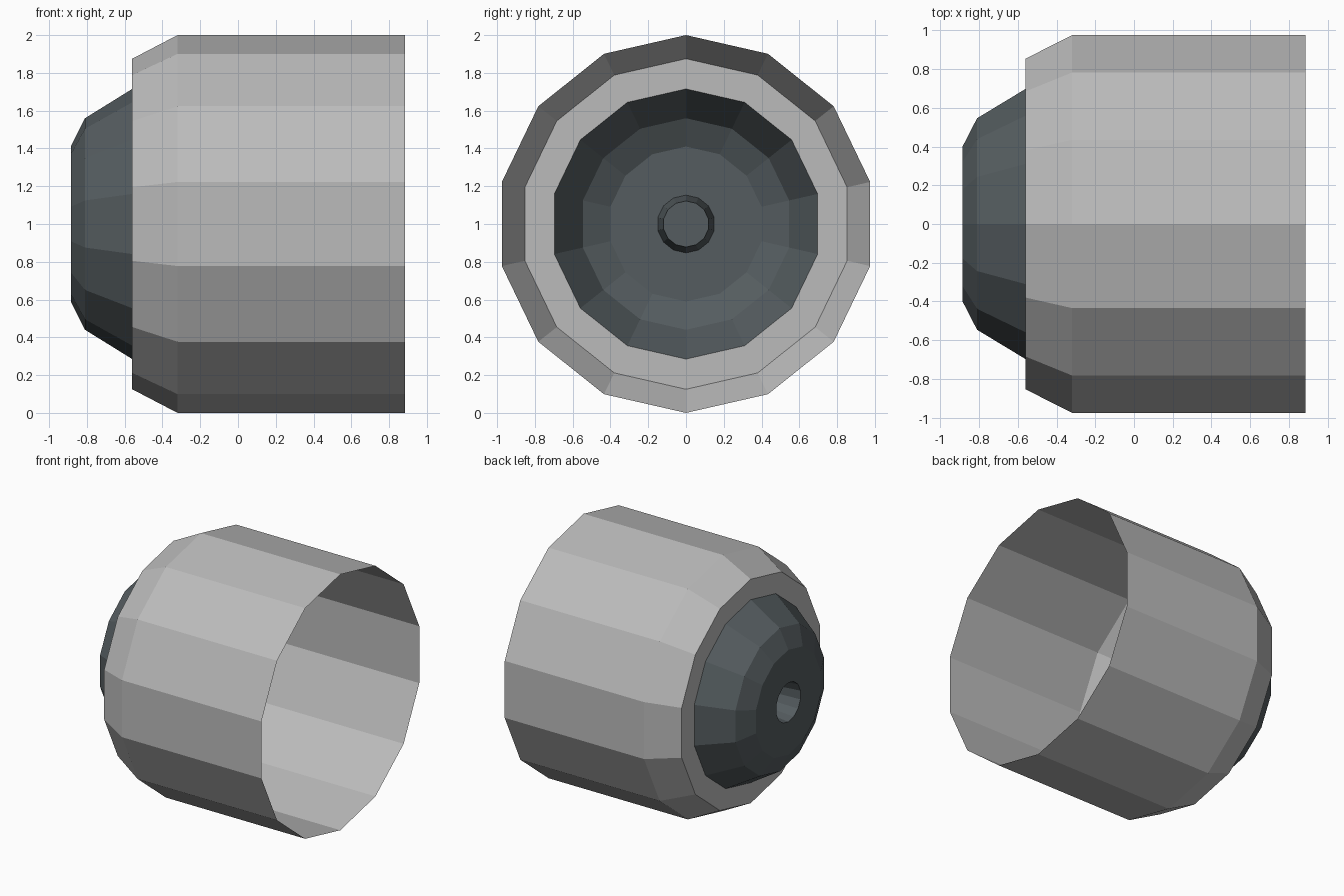
import bpy, bmesh, math

cube = bpy.data.objects.get("Cube")
if cube:
    bpy.data.objects.remove(cube, do_unlink=True)

SIDES = 14


def material(name, colour):
    mat = bpy.data.materials.new(name)
    mat.use_nodes = True
    mat.diffuse_color = colour
    mat.node_tree.nodes["Principled BSDF"].inputs["Base Color"].default_value = colour
    return mat


def turned_part(name, profile, mat, cap_end=False):
    """Spin (x, radius) points about the x axis, with a corner at the top."""
    bm = bmesh.new()
    rings = []
    for x, r in profile:
        angles = [math.tau * i / SIDES for i in range(SIDES)]
        rings.append([bm.verts.new((x, r * math.sin(a), 1 + r * math.cos(a)))
                      for a in angles])
    for a, b in zip(rings, rings[1:]):
        for i in range(SIDES):
            j = (i + 1) % SIDES
            bm.faces.new((a[i], a[j], b[j], b[i]))
    if cap_end:
        bm.faces.new(rings[-1])
    mesh = bpy.data.meshes.new(name)
    bm.normal_update()
    bm.to_mesh(mesh)
    bm.free()
    mesh.materials.append(mat)
    obj = bpy.data.objects.new(name, mesh)
    bpy.context.collection.objects.link(obj)
    return obj


light_grey = material("light grey", (0.5, 0.5, 0.5, 1))
slate = material("dark slate", (0.09, 0.108, 0.116, 1))

# Open shell with a chamfered shoulder and a flat annular end
turned_part("outer_shell",
            [(0.885, 1.0), (-0.32, 1.0), (-0.56, 0.875), (-0.56, 0.715)],
            light_grey)

# Hollow dome with a tapered blind socket in its middle
turned_part("end_dome",
            [(-0.56, 0.715), (-0.81, 0.56), (-0.885, 0.41),
             (-0.885, 0.153), (-0.6, 0.122)],
            slate, cap_end=True)
